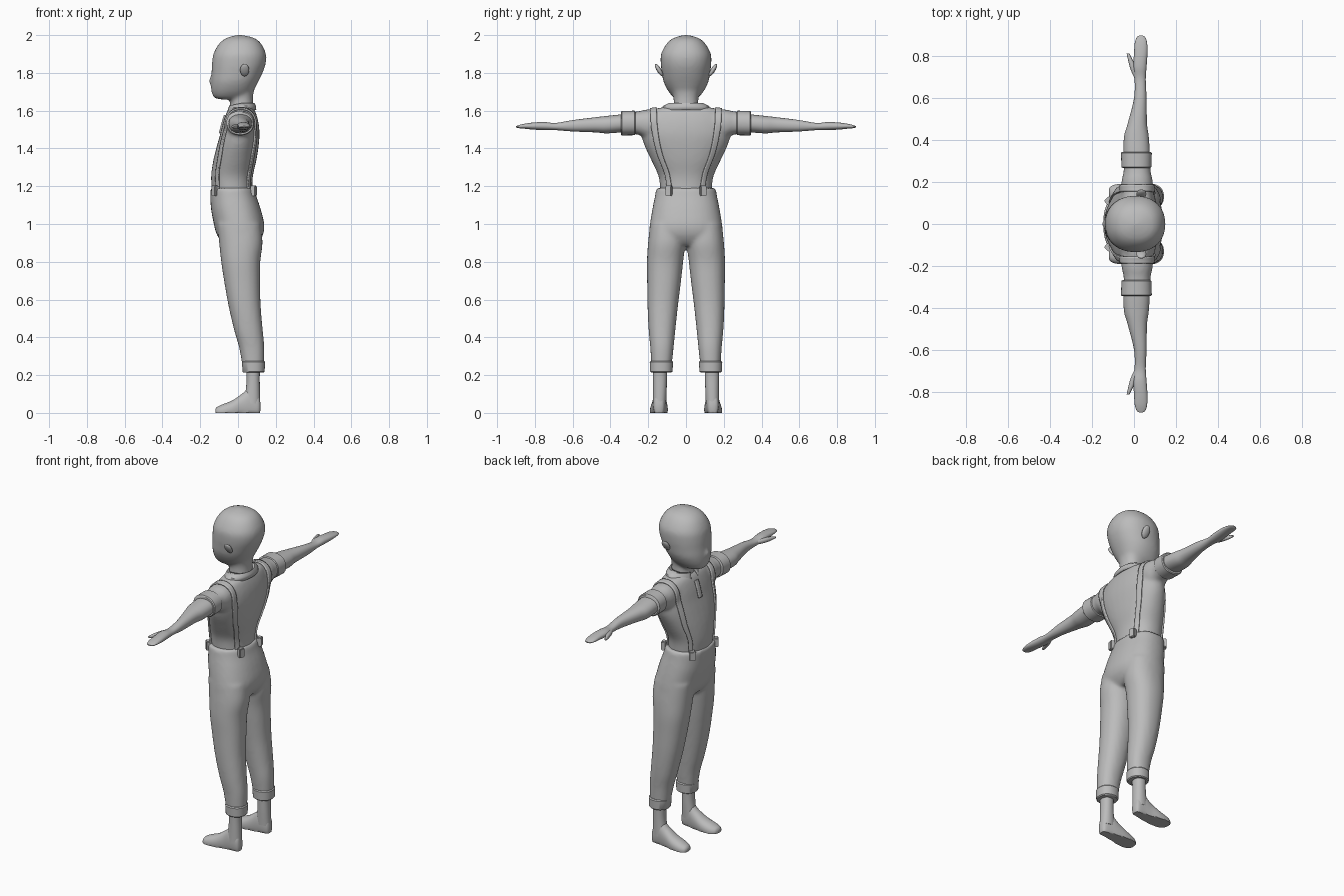
import bpy, bmesh, math
from mathutils import Matrix, Vector

if "Cube" in bpy.data.objects:
    bpy.data.objects.remove(bpy.data.objects["Cube"])

grey = bpy.data.materials.new("soft_grey")
grey.diffuse_color = (0.5, 0.5, 0.5, 1)
grey.use_nodes = True
grey.node_tree.nodes["Principled BSDF"].inputs["Base Color"].default_value = grey.diffuse_color


def spline(rows, k):
    """Catmull-Rom through rows of numbers."""
    if k < 2:
        return [list(r) for r in rows]
    out = []
    for i in range(len(rows) - 1):
        p0, p1, p2, p3 = (rows[max(i - 1, 0)], rows[i], rows[i + 1],
                          rows[min(i + 2, len(rows) - 1)])
        for j in range(k):
            t = j / k
            out.append([0.5 * (2 * b + (c - a) * t + (2 * a - 5 * b + 4 * c - d) * t * t
                               + (3 * b - a - 3 * c + d) * t ** 3)
                        for a, b, c, d in zip(p0, p1, p2, p3)])
    return out + [list(rows[-1])]


def loft(bm, axis, rows, k=5, n=32, power=2.2):
    """Superellipse rings; each row is (position on axis, a0, a1, b0, b1)."""
    rings = []
    for t, a0, a1, b0, b1 in spline(rows, k):
        ring = []
        for i in range(n):
            c, s = math.cos(2 * math.pi * i / n), math.sin(2 * math.pi * i / n)
            a = (a0 + a1) / 2 + (a1 - a0) / 2 * math.copysign(abs(c) ** (2 / power), c)
            b = (b0 + b1) / 2 + (b1 - b0) / 2 * math.copysign(abs(s) ** (2 / power), s)
            x, y, z = {"z": (a, b, t), "y": (a, t, b), "x": (t, a, b)}[axis]
            ring.append(bm.verts.new((x, y, max(z, 0))))
        rings.append(ring)
    for r, q in zip(rings, rings[1:]):
        for i in range(n):
            bm.faces.new((r[i], r[(i + 1) % n], q[(i + 1) % n], q[i]))
    bm.faces.new(rings[0])
    bm.faces.new(rings[-1])


def sym(rows):
    return [(z, x0, x1, -h, h) for z, x0, x1, h in rows]


def finish(name, bm, mirror=False, blend=False, angle=40):
    bmesh.ops.recalc_face_normals(bm, faces=bm.faces)
    me = bpy.data.meshes.new(name)
    bm.to_mesh(me)
    bm.free()
    me.materials.append(grey)
    ob = bpy.data.objects.new(name, me)
    bpy.context.collection.objects.link(ob)
    bpy.ops.object.select_all(action="DESELECT")
    ob.select_set(True)
    bpy.context.view_layer.objects.active = ob
    bpy.ops.object.shade_smooth_by_angle(angle=math.radians(angle))
    if mirror:
        m = ob.modifiers.new("mirror", "MIRROR")
        m.use_axis = (False, True, False)
        m.use_mirror_merge = False
    if blend:  # fuse overlapping volumes into one soft skin
        m = ob.modifiers.new("fuse", "REMESH")
        m.mode = "VOXEL"
        m.voxel_size = 0.01
        m.use_smooth_shade = True
        m = ob.modifiers.new("soften", "SMOOTH")
        m.factor = 0.5
        m.iterations = 8
    return ob


def ball(bm, loc, size, rot=0):
    bmesh.ops.create_uvsphere(bm, u_segments=20, v_segments=12, radius=1,
                              matrix=Matrix.Translation(loc) @ Matrix.Rotation(rot, 4, "X")
                              @ Matrix.Diagonal((*size, 1)))


# Head, neck and nose
bm = bmesh.new()
loft(bm, "z", sym([(1.66, -.09, 0, .04), (1.668, -.125, .04, .062), (1.7, -.14, .078, .092),
                   (1.75, -.143, .106, .118), (1.8, -.14, .13, .128), (1.85, -.138, .147, .134),
                   (1.9, -.13, .148, .132), (1.95, -.104, .126, .106), (1.98, -.07, .095, .075),
                   (1.995, -.03, .05, .035), (2.0, -.005, .02, .01)]))
loft(bm, "z", sym([(1.57, -.045, .085, .07), (1.63, -.042, .08, .066),
                   (1.68, -.04, .08, .068), (1.74, -.04, .09, .09)]))
ball(bm, (-.141, 0, 1.757), (.012, .016, .026))
finish("head", bm, blend=True)

# Ears
bm = bmesh.new()
ball(bm, (.035, .143, 1.815), (.024, .012, .038), -.55)
finish("ears", bm, mirror=True)

# Shirt: torso with short sleeves
bm = bmesh.new()
loft(bm, "z", sym([(1.12, -.13, .08, .135), (1.2, -.14, .076, .138), (1.26, -.142, .08, .148),
                   (1.34, -.13, .098, .185), (1.42, -.11, .11, .222), (1.48, -.093, .114, .236),
                   (1.54, -.078, .108, .225), (1.59, -.06, .094, .197),
                   (1.612, -.045, .082, .155), (1.622, -.03, .06, .08)]))
sleeve = [(.1, -.06, .09, 1.45, 1.608), (.2, -.06, .09, 1.452, 1.607),
          (.25, -.05, .08, 1.472, 1.597), (.31, -.05, .078, 1.48, 1.59)]
for s in (1, -1):
    loft(bm, "y", [(s * r[0], *r[1:]) for r in sleeve])
shirt = finish("shirt", bm, blend=True)

# Rolled sleeve cuffs
bm = bmesh.new()
loft(bm, "y", [(.268, -.055, .079, 1.475, 1.595), (.272, -.06, .083, 1.47, 1.6),
               (.34, -.062, .085, 1.469, 1.598), (.345, -.056, .08, 1.474, 1.592)], k=1)
finish("sleeve_cuffs", bm, mirror=True)

# Arms with flat hands and thumbs
bm = bmesh.new()
loft(bm, "y", [(.24, -.045, .075, 1.49, 1.585), (.34, -.05, .075, 1.485, 1.58),
               (.42, -.047, .07, 1.48, 1.572), (.48, -.03, .062, 1.485, 1.565),
               (.6, 0, .06, 1.49, 1.55), (.69, .003, .056, 1.497, 1.535),
               (.75, -.005, .06, 1.497, 1.54), (.81, 0, .064, 1.5, 1.537),
               (.86, .003, .063, 1.505, 1.53), (.89, .012, .055, 1.508, 1.522),
               (.9, .025, .042, 1.513, 1.518)])
loft(bm, "y", [(.69, .005, .03, 1.507, 1.528), (.74, -.017, .015, 1.502, 1.53),
               (.79, -.03, -.01, 1.505, 1.526), (.815, -.035, -.022, 1.511, 1.52)], n=16)
finish("arms", bm, mirror=True, angle=60)

# Collar: tilted stand open at the throat
bm = bmesh.new()
rows = []
for cx, rx, ry, z, tilt in ((.015, .082, .132, 1.603, .035), (.018, .077, .122, 1.625, .03),
                            (.019, .068, .092, 1.64, .014), (.019, .06, .068, 1.635, .01)):
    row = []
    for i in range(41):
        a = math.radians(14 + 332 * i / 40)
        row.append(bm.verts.new((cx - rx * math.cos(a), ry * math.sin(a),
                                 z - tilt * max(0, math.cos(a)))))
    rows.append(row)
for r, q in zip(rows, rows[1:]):
    for i in range(40):
        bm.faces.new((r[i], r[i + 1], q[i + 1], q[i]))
collar = finish("collar", bm)
collar.modifiers.new("thickness", "SOLIDIFY").thickness = 0.008


def ribbon(name, path, width, mirror):
    """Strip laid onto the shirt along (x, y, z) points."""
    bm = bmesh.new()
    prev = None
    for p in spline(path, 6):
        cur = [bm.verts.new((p[0], p[1] + width * (j / 4 - .5), p[2])) for j in range(5)]
        if prev:
            for j in range(4):
                bm.faces.new((prev[j], prev[j + 1], cur[j + 1], cur[j]))
        prev = cur
    ob = finish(name, bm, mirror)
    m = ob.modifiers.new("lay_on_shirt", "SHRINKWRAP")
    m.target = shirt
    m.wrap_mode = "ABOVE_SURFACE"
    m.offset = 0.004
    m = ob.modifiers.new("thickness", "SOLIDIFY")
    m.thickness = 0.009
    m.offset = 0


# Suspenders over the shoulders, and the shirt placket
ribbon("suspenders", [(-.11, .11, 1.18), (-.115, .125, 1.27), (-.095, .15, 1.37),
                      (-.07, .166, 1.5), (-.05, .17, 1.56), (-.025, .172, 1.6),
                      (.017, .172, 1.612), (.06, .172, 1.6), (.085, .17, 1.56),
                      (.095, .166, 1.5), (.085, .142, 1.37), (.07, .108, 1.27),
                      (.06, .09, 1.18)], .034, True)
ribbon("placket", [(-.065, 0, 1.575), (-.08, 0, 1.54), (-.095, 0, 1.48)], .03, False)

# Trousers: hips and both legs
bm = bmesh.new()
loft(bm, "z", sym([(1.19, -.148, .086, .158), (1.15, -.147, .096, .164), (1.08, -.143, .12, .178),
                   (1.0, -.128, .139, .191), (.95, -.115, .135, .195), (.91, -.09, .115, .18),
                   (.885, -.06, .09, .12)]), power=2.3)
leg = [(1.0, -.11, .12, .01, .19), (.9, -.1, .13, .004, .201), (.8, -.089, .118, .015, .207),
       (.7, -.074, .117, .026, .206), (.57, -.051, .12, .042, .204), (.44, -.021, .131, .056, .198),
       (.34, .007, .14, .066, .189), (.22, .028, .137, .079, .182)]
for s in (1, -1):
    loft(bm, "z", [(*r[:3], s * r[3], s * r[4]) for r in leg])
finish("trousers", bm, blend=True)

# Turned-up trouser cuffs
bm = bmesh.new()
loft(bm, "z", [(.214, .028, .136, .077, .185), (.219, .024, .141, .071, .19),
               (.27, .021, .143, .069, .192), (.276, .026, .138, .074, .187)], k=1)
finish("trouser_cuffs", bm, mirror=True)

# Suspender clips on the waistband
bm = bmesh.new()
for x, y, turn in ((-.122, .112, .75), (.083, .09, -.3)):
    bmesh.ops.create_cube(bm, size=1, matrix=Matrix.Translation((x, y, 1.175))
                          @ Matrix.Rotation(-turn, 4, "Z")
                          @ Matrix.Diagonal((.028, .034, .055, 1)))
bmesh.ops.bevel(bm, geom=bm.edges[:], offset=.004, segments=2, affect="EDGES")
finish("suspender_clips", bm, mirror=True)

# Bare ankles and feet
bm = bmesh.new()
loft(bm, "z", [(.26, .042, .118, .1, .176), (.19, .045, .115, .101, .175),
               (.13, .042, .116, .102, .175), (.05, .03, .118, .105, .176)])
loft(bm, "x", [(.119, .13, .155, .015, .05), (.107, .115, .17, -.02, .1),
               (.06, .105, .176, -.03, .13), (.02, .1, .18, -.03, .1),
               (-.03, .096, .189, -.03, .066), (-.08, .1, .19, -.03, .046),
               (-.11, .115, .18, -.02, .032), (-.12, .135, .165, -.005, .02)])
finish("feet", bm, mirror=True)
